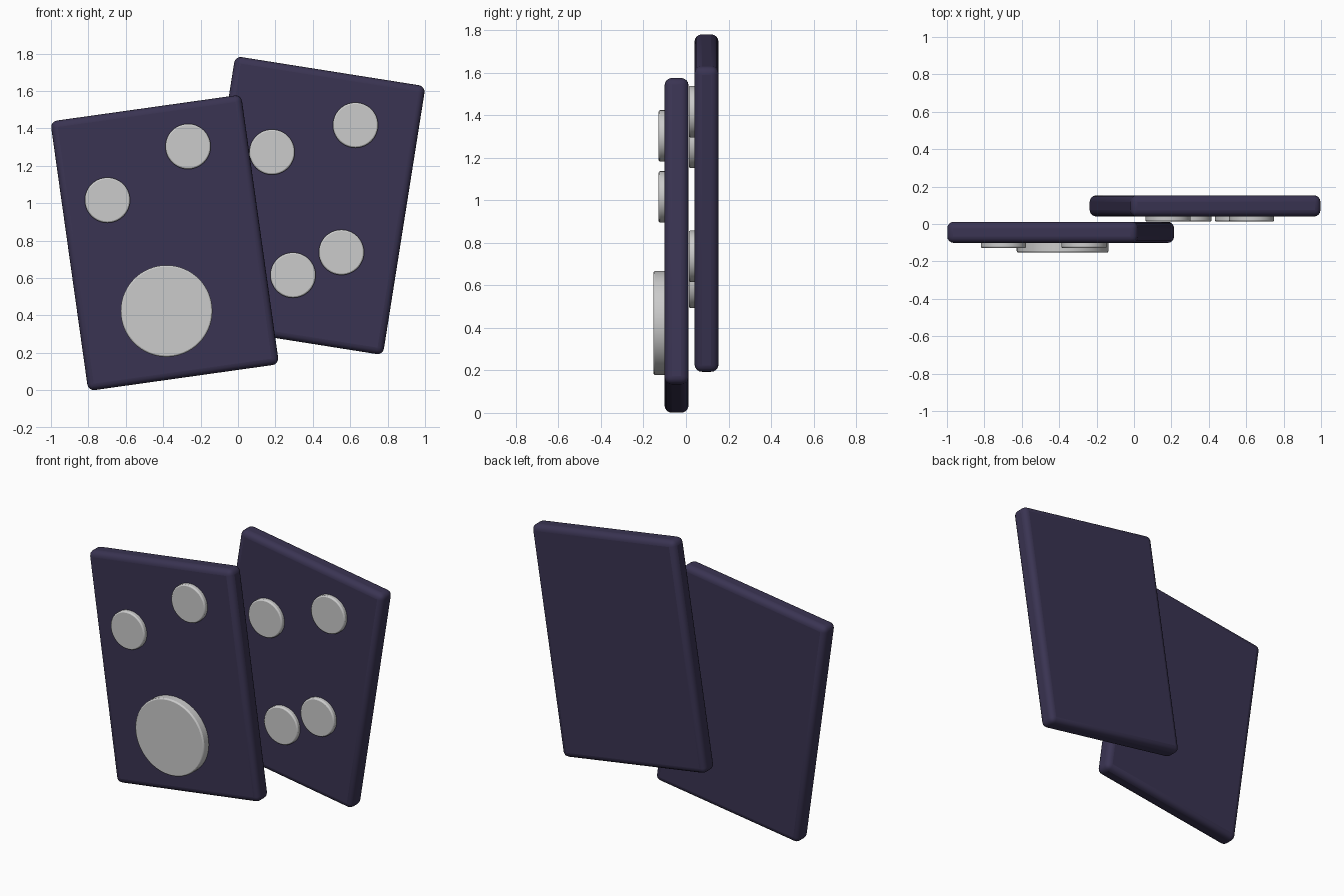
import bpy
from math import radians, pi

if "Cube" in bpy.data.objects:
    bpy.data.objects.remove(bpy.data.objects["Cube"])


def material(name, rgb):
    m = bpy.data.materials.new(name)
    m.diffuse_color = (*rgb, 1)
    m.use_nodes = True
    m.node_tree.nodes["Principled BSDF"].inputs["Base Color"].default_value = m.diffuse_color
    return m


navy = material("dark_indigo", (0.042, 0.034, 0.085))


def finish(obj, name, bevel, segments):
    obj.name = name
    mod = obj.modifiers.new("rounded_edges", 'BEVEL')
    mod.width = bevel
    mod.segments = segments
    mod.limit_method = 'ANGLE'
    bpy.ops.object.shade_smooth_by_angle(angle=radians(40))


def panel(name, x, z, y_front, y_back, width, height, tilt):
    bpy.ops.mesh.primitive_cube_add(size=1, location=(x, (y_front + y_back) / 2, z))
    o = bpy.context.object
    o.scale = (width, y_back - y_front, height)
    bpy.ops.object.transform_apply(location=False, rotation=False, scale=True)
    # positive tilt raises the right side in the front view
    o.rotation_euler.y = -radians(tilt)
    o.data.materials.append(navy)
    finish(o, name, 0.035, 4)


def disc(name, x, z, radius, y_front, y_panel):
    y_back = y_panel + 0.01  # sunk slightly into the panel
    bpy.ops.mesh.primitive_cylinder_add(
        vertices=64, radius=radius, depth=y_back - y_front,
        location=(x, (y_front + y_back) / 2, z), rotation=(pi / 2, 0, 0))
    finish(bpy.context.object, name, 0.008, 2)


# Two tilted rounded panels, one in front of the other
panel("front_panel", -0.392, 0.788, -0.101, 0.012, 1.03, 1.455, 8)
panel("back_panel", 0.38, 0.987, 0.040, 0.153, 1.03, 1.455, -9)

# Discs on the front panel: two small, one large and thicker
for i, (x, z) in enumerate([(-0.267, 1.303), (-0.698, 1.016)]):
    disc(f"front_small_disc_{i + 1}", x, z, 0.121, -0.129, -0.101)
disc("front_large_disc", -0.382, 0.423, 0.245, -0.153, -0.101)

# Discs on the back panel
for i, (x, z) in enumerate([(0.182, 1.273), (0.628, 1.417), (0.553, 0.737), (0.294, 0.615)]):
    disc(f"back_small_disc_{i + 1}", x, z, 0.121, 0.013, 0.040)
